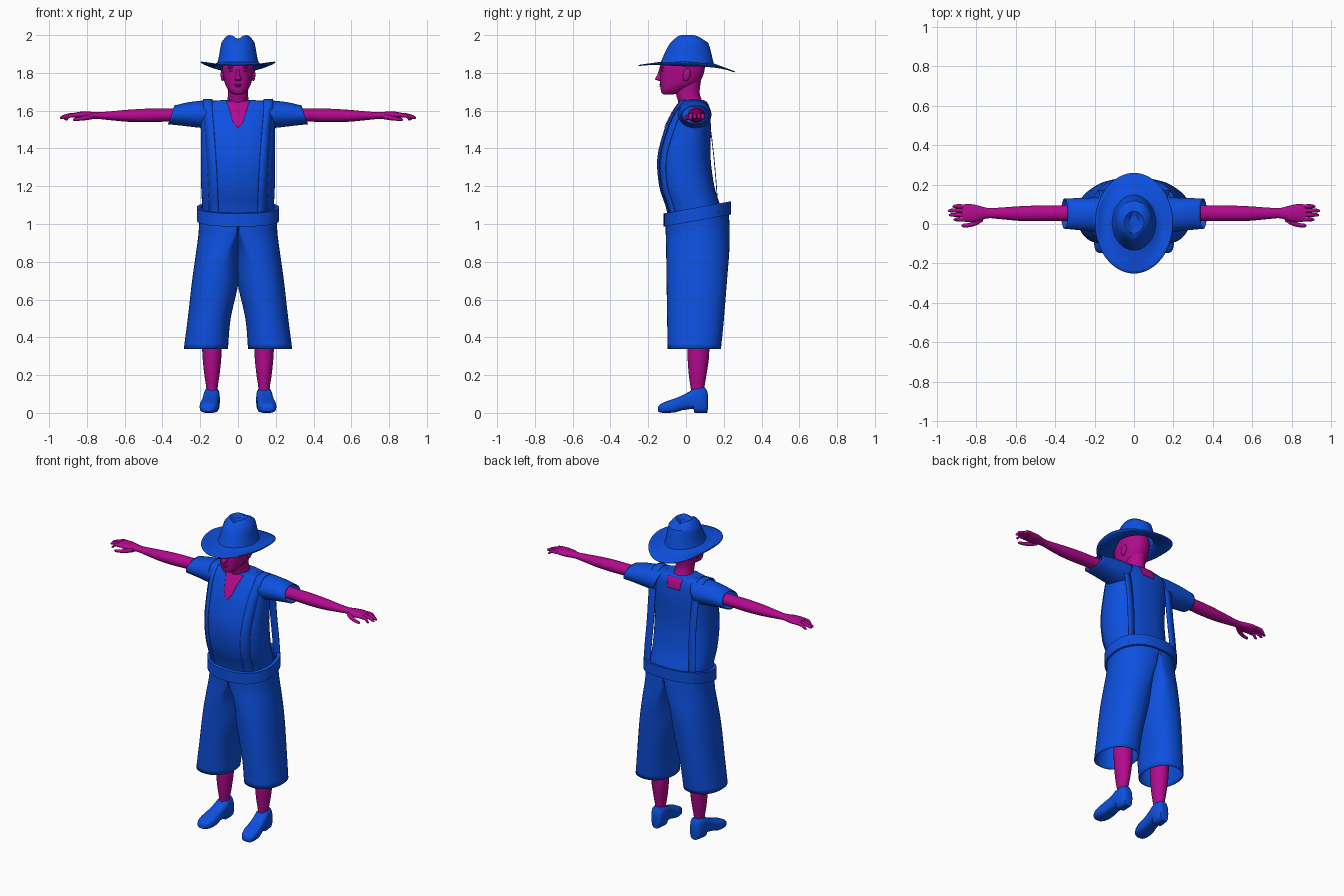
import bpy, bmesh, math
from mathutils import Vector
from mathutils.bvhtree import BVHTree


def material(name, col):
    m = bpy.data.materials.new(name)
    m.diffuse_color = (*col, 1)
    return m


BLUE = material("cloth_blue", (0.004, 0.08, 0.74))
SKIN = material("skin_magenta", (0.45, 0.003, 0.27))


def smooth(rows, k=4):
    """Catmull-Rom resampling of parameter rows."""
    out = []
    for i in range(len(rows) - 1):
        p = [rows[max(i - 1, 0)], rows[i], rows[i + 1], rows[min(i + 2, len(rows) - 1)]]
        for j in range(k):
            t = j / k
            out.append(tuple(0.5 * (2 * b + (c - a) * t + (2 * a - 5 * b + 4 * c - d) * t * t
                                    + (3 * b - a - 3 * c + d) * t ** 3) for a, b, c, d in zip(*p)))
    return out + [tuple(rows[-1])]


def ellipse(a, b, n=32, e=2.0):
    pts = []
    for i in range(n):
        c, s = math.cos(math.tau * i / n), math.sin(math.tau * i / n)
        pts.append((a * math.copysign(abs(c) ** (2 / e), c), b * math.copysign(abs(s) ** (2 / e), s)))
    return pts


def skin_rows(name, rows, mat, closed=True, caps=(False, False), mirror=False, thick=0, angle=40):
    """Bridge rows of points into a surface."""
    bm = bmesh.new()
    vs = [[bm.verts.new(p) for p in r] for r in rows]
    n = len(rows[0])
    for r, q in zip(vs, vs[1:]):
        for i in range(n if closed else n - 1):
            bm.faces.new((r[i], r[(i + 1) % n], q[(i + 1) % n], q[i]))
    if caps[0]:
        bm.faces.new(vs[0])
    if caps[1]:
        bm.faces.new(vs[-1])
    bmesh.ops.recalc_face_normals(bm, faces=bm.faces)
    me = bpy.data.meshes.new(name)
    bm.to_mesh(me)
    bm.free()
    ob = bpy.data.objects.new(name, me)
    bpy.context.collection.objects.link(ob)
    me.materials.append(mat)
    bpy.ops.object.select_all(action='DESELECT')
    ob.select_set(True)
    bpy.context.view_layer.objects.active = ob
    bpy.ops.object.shade_smooth_by_angle(angle=math.radians(angle))
    if thick:
        ob.modifiers.new("thickness", 'SOLIDIFY').thickness = thick
    if mirror:
        ob.modifiers.new("mirror", 'MIRROR')
    return ob


def z_loft(name, rows, mat, n=32, e=2.0, k=4, cx=0, **kw):
    """Rows: z, y front, y back, half width."""
    rings = [[(cx + x, (f + b) / 2 + y, z) for x, y in ellipse(rx, (b - f) / 2, n, e)]
             for z, f, b, rx in smooth(rows, k)]
    return skin_rows(name, rings, mat, **kw)


def x_loft(name, rows, mat, n=24, k=4, slant=0, **kw):
    """Rows: x, centre y, centre z, half depth, half height."""
    rings = [[(x - slant * z, cy + y, cz + z) for y, z in ellipse(ry, rz, n)]
             for x, cy, cz, ry, rz in smooth(rows, k)]
    return skin_rows(name, rings, mat, mirror=True, **kw)


# Shirt body and sleeves
shirt = z_loft("shirt", [(1.02, -.09, .20, .185), (1.1, -.11, .18, .19), (1.2, -.142, .15, .195),
                         (1.35, -.152, .13, .197), (1.5, -.115, .132, .197), (1.58, -.078, .127, .2),
                         (1.625, -.05, .118, .192), (1.648, -.033, .105, .165), (1.656, -.03, .095, .08)],
               BLUE, n=48, e=2.4, caps=(True, True))
x_loft("sleeve", [(.13, .045, 1.58, .085, .07), (.2, .047, 1.583, .082, .066),
                  (.28, .05, 1.583, .076, .057), (.352, .053, 1.578, .072, .045)],
       BLUE, n=32, slant=.38, thick=-.005)

# Ray helper for laying pieces on the shirt
tree = BVHTree.FromPolygons([v.co[:] for v in shirt.data.vertices],
                            [p.vertices[:] for p in shirt.data.polygons])


def on_shirt(x, z, side, gap):
    hit = tree.ray_cast(Vector((x, side * 2, z)), Vector((0, -side, 0)))[0]
    return (x, (hit.y if hit else 0) + side * gap, z)


def patch(name, rows, side, mat):
    skin_rows(name, [[on_shirt(w * i / 6, z, side, .004) for i in range(-6, 7)]
                     for z, w in smooth(rows)], mat, closed=False, thick=.002)


patch("open_neckline", [(1.51, .003), (1.54, .026), (1.58, .038), (1.61, .047), (1.65, .062)], -1, SKIN)
patch("nape", [(1.585, .045), (1.62, .048), (1.65, .052)], 1, SKIN)

# Braces: lie on the chest, cross the shoulder, hang loose behind
strap = []
for i in range(21):
    x, z = .128 + .032 * (i / 20) ** 1.5, 1.03 + .028 * i
    strap.append([on_shirt(x + d, z, -1, .006) for d in (-.024, 0, .024)])
loose = [(.16, -.036, 1.622), (.16, -.012, 1.65), (.16, .03, 1.661), (.16, .075, 1.655), (.157, .11, 1.61),
         (.152, .132, 1.5), (.15, .15, 1.35), (.156, .163, 1.2), (.16, .172, 1.06)]
strap += [[(x + d, y, z) for d in (-.024, 0, .024)] for x, y, z in smooth(loose, 3)]
skin_rows("brace", strap, BLUE, closed=False, thick=.004, mirror=True)

# Tilted waistband
skin_rows("waistband", [[(x, .06 + y, z + .18 * y) for x, y in ellipse(.218 + d, .178 + d, 48, 2.3)]
                        for z, d in ((1.018, -.016), (1.018, 0), (1.088, 0), (1.088, -.022), (1.018, -.016))],
          BLUE)

# Wide trousers: z, centre x, outer and inner half widths, front, back, tilt
legs = []
for z, cx, ro, ri, f, b, tilt in smooth([(1.045, 0, .2, 0, -.105, .222, .18), (.95, .022, .182, .021, -.102, .226, .1),
                                         (.85, .07, .147, .068, -.1, .224, .02), (.7, .12, .118, .119, -.098, .212, 0),
                                         (.5, .15, .111, .106, -.095, .196, 0), (.338, .17, .112, .112, -.092, .18, 0)]):
    legs.append([(cx + x * (ro if x > 0 else ri), (f + b) / 2 + y, z + tilt * y)
                 for x, y in ellipse(1, (b - f) / 2, 40, 2.2)])
skin_rows("trouser_leg", legs, BLUE, mirror=True, thick=-.005)

# Shins and shoes
z_loft("shin", [(.06, .03, .095, .03), (.13, .025, .097, .03), (.2, .015, .108, .04),
                (.3, .008, .122, .05), (.45, .005, .125, .056)], SKIN, n=24, cx=.138,
       mirror=True, caps=(True, True))
shoe = []
for y, cx, w, lo, hi in [(.117, .137, .018, .03, .09), (.112, .137, .03, .0, .115), (.1, .138, .037, 0, .135),
                         (.07, .139, .043, 0, .137), (.045, .14, .044, 0, .13), (.04, .14, .044, .02, .128),
                         (.02, .142, .043, .02, .114), (-.02, .147, .045, .014, .092), (-.06, .151, .049, .002, .076),
                         (-.09, .153, .05, 0, .066), (-.12, .156, .044, 0, .055), (-.138, .158, .034, .002, .045),
                         (-.148, .159, .018, .008, .032)]:
    shoe.append([(cx + x, y, (lo + hi) / 2 + z) for x, z in ellipse(w, (hi - lo) / 2, 24, 3)])
skin_rows("shoe", shoe, BLUE, mirror=True, caps=(True, True))

# Arms and hands
x_loft("arm", [(.22, .055, 1.577, .045, .042), (.36, .055, 1.577, .04, .035), (.47, .054, 1.575, .04, .036),
               (.58, .053, 1.573, .037, .032), (.68, .054, 1.573, .029, .023), (.74, .055, 1.574, .026, .018),
               (.79, .054, 1.575, .04, .02), (.83, .055, 1.576, .046, .019), (.87, .056, 1.576, .043, .012)],
       SKIN, caps=(True, True))
for i, (y, tip, dz) in enumerate([(.022, .915, -.014), (.045, .938, -.008), (.067, .942, -.006), (.088, .92, -.012)]):
    x_loft(f"finger_{i + 1}", [(.85, y, 1.576, .011, .011), (.89, y + .002, 1.579 + dz * .4, .0105, .0105),
                               (tip - .012, y + .001, 1.572 + dz, .009, .009), (tip, y, 1.567 + dz, .003, .003)],
           SKIN, n=12, k=2, caps=(True, True))
x_loft("thumb", [(.765, .03, 1.57, .016, .014), (.8, .008, 1.563, .015, .013), (.835, -.005, 1.557, .011, .01),
                 (.865, -.008, 1.553, .009, .008), (.874, -.008, 1.552, .003, .003)],
       SKIN, n=12, caps=(True, True))

# Neck and head
z_loft("neck", [(1.57, -.01, .1, .06), (1.63, -.035, .1, .06), (1.66, -.045, .082, .055),
                (1.7, -.055, .072, .054), (1.76, -.06, .08, .056)], SKIN, caps=(True, True))
z_loft("head", [(1.686, -.118, -.07, .018), (1.692, -.128, -.04, .035), (1.71, -.134, 0, .052),
                (1.735, -.136, .05, .066), (1.765, -.137, .08, .075), (1.8, -.138, .095, .081),
                (1.83, -.14, .1, .084), (1.86, -.118, .1, .083), (1.9, -.09, .085, .07)],
       SKIN, e=2.2, caps=(True, True))
z_loft("nose", [(1.758, -.143, -.11, .012), (1.763, -.16, -.11, .018), (1.77, -.163, -.11, .017),
                (1.79, -.152, -.11, .011), (1.82, -.142, -.11, .009)], SKIN, n=16, caps=(True, True))


def ball(name, pos, size, mirror=False, lean=0):
    rings = [[(pos[0] + size[0] * math.sin(a) * math.cos(b),
               pos[1] + size[1] * math.sin(a) * math.sin(b) + lean * math.cos(a),
               pos[2] + size[2] * math.cos(a)) for b in [math.tau * i / 16 for i in range(16)]]
             for a in [.05 + (math.pi - .1) * j / 10 for j in range(11)]]
    skin_rows(name, rings, SKIN, mirror=mirror, caps=(True, True))


ball("ear", (.081, .004, 1.79), (.011, .02, .034), True, lean=.006)
ball("eye", (.034, -.122, 1.812), (.014, .012, .007), True)
ball("brow", (.036, -.124, 1.829), (.02, .014, .006), True)
ball("upper_lip", (0, -.132, 1.738), (.022, .009, .005))
ball("lower_lip", (0, -.131, 1.73), (.018, .009, .006))

# Hat brim, curving down towards the back
brim = []
for j in range(9):
    t = j / 8
    ring = []
    for i in range(64):
        c, s = math.cos(math.tau * i / 64), math.sin(math.tau * i / 64)
        edge = 1.868 - (.06 if s > 0 else .026) * abs(s) ** 1.6 - .008 * c ** 8
        inner = 1.862 - (.006 if s > 0 else .002) * s * s
        ring.append((c * (.098 + .097 * t), .004 + s * (.128 + .127 * t),
                     inner + (edge - inner) * t - .02 * math.sin(math.pi * t) * c * c))
    brim.append(ring)
skin_rows("hat_brim", brim, BLUE, thick=.006)

# Hat crown with a sharp shoulder and a pinched, dented top
crown = []
for z, f, b, rx, dip in [(1.85, -.138, .147, .112, 0), (1.872, -.127, .141, .104, 0), (1.9, -.115, .135, .099, 0),
                         (1.935, -.098, .126, .093, 0), (1.962, -.083, .117, .087, .002), (1.982, -.066, .092, .072, .008),
                         (1.995, -.054, .073, .059, .016), (2.0, -.047, .064, .05, .019),
                         (1.993, -.036, .056, .038, .015), (1.978, -.02, .046, .022, .004), (1.974, -.01, .036, .008, 0)]:
    crown.append([(x, (f + b) / 2 + y, z - dip * math.exp(-(x / .022) ** 2))
                  for x, y in ellipse(rx, (b - f) / 2, 48)])
skin_rows("hat_crown", crown, BLUE, caps=(False, True), angle=30)
